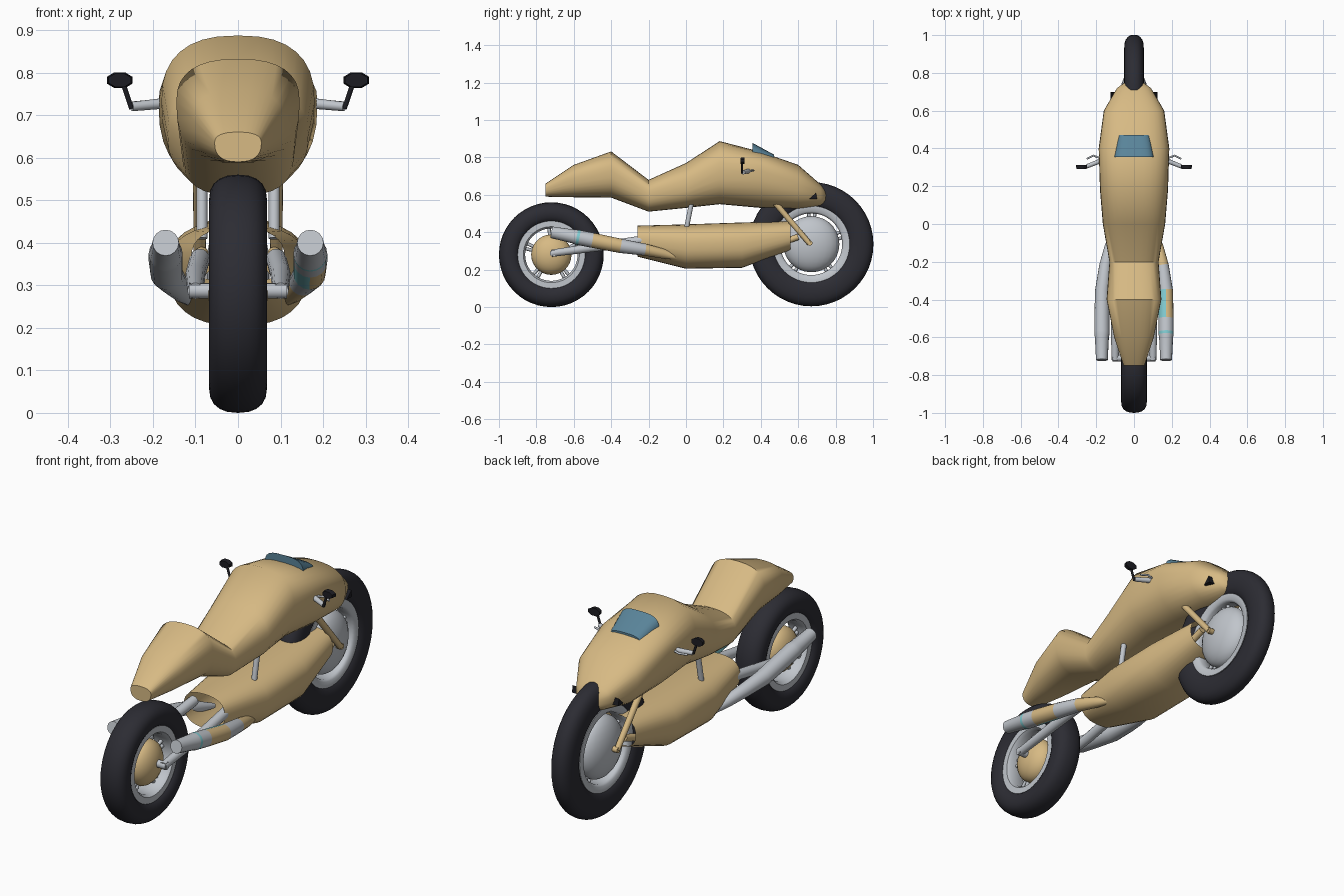
import bpy, bmesh, math
from mathutils import Vector, Matrix

cube = bpy.data.objects.get("Cube")
if cube:
    bpy.data.objects.remove(cube, do_unlink=True)


def material(name, rgb):
    m = bpy.data.materials.new(name)
    m.use_nodes = True
    m.diffuse_color = (*rgb, 1)
    m.node_tree.nodes["Principled BSDF"].inputs["Base Color"].default_value = (*rgb, 1)
    return m


TAN = material("tan paint", (0.68, 0.49, 0.23))
SILVER = material("silver metal", (0.53, 0.56, 0.60))
RUBBER = material("black rubber", (0.025, 0.025, 0.033))
BLACK = material("black plastic", (0.012, 0.012, 0.016))
TEAL = material("pale teal", (0.22, 0.60, 0.64))
GLASS = material("blue glass", (0.10, 0.23, 0.32))


def finish(name, bm, mats, angle=50):
    bmesh.ops.recalc_face_normals(bm, faces=bm.faces)
    me = bpy.data.meshes.new(name)
    bm.to_mesh(me)
    bm.free()
    for m in mats:
        me.materials.append(m)
    ob = bpy.data.objects.new(name, me)
    bpy.context.collection.objects.link(ob)
    bpy.ops.object.select_all(action="DESELECT")
    ob.select_set(True)
    bpy.context.view_layer.objects.active = ob
    bpy.ops.object.shade_smooth_by_angle(angle=math.radians(angle))
    return ob


def skin(bm, rings, caps=True, close=False):
    """Bridge rings of points; returns the faces of each band."""
    loops = [[bm.verts.new(p) for p in r] for r in rings]
    n = len(loops[0])
    pairs = list(zip(loops, loops[1:])) + ([(loops[-1], loops[0])] if close else [])
    bands = [[bm.faces.new((a[i], a[(i + 1) % n], b[(i + 1) % n], b[i]))
              for i in range(n)] for a, b in pairs]
    if caps and not close:
        bm.faces.new(loops[0])
        bm.faces.new(loops[-1])
    return bands


def spow(v, p):
    return math.copysign(abs(v) ** p, v)


def loft(name, rows, mat, p=0.8, caps=True, n=32):
    """Rows of y, half width, top z, bottom z, z of the widest point."""
    rings = []
    for y, w, top, bottom, mid in rows:
        ring = []
        for i in range(n):
            t = math.tau * i / n
            c, s = spow(math.cos(t), p), spow(math.sin(t), p)
            ring.append((w * c, y, mid + s * (top - mid if s > 0 else mid - bottom)))
        rings.append(ring)
    bm = bmesh.new()
    skin(bm, rings, caps)
    return finish(name, bm, [mat])


def tube(name, path, mats, pick=None, n=16):
    """Path of x, y, z, radius; pick(band, face) gives the material slot."""
    pts = [Vector(q[:3]) for q in path]
    rings = []
    for i, q in enumerate(path):
        d = pts[min(i + 1, len(pts) - 1)] - pts[max(i - 1, 0)]
        side = d.cross(Vector((0.02, 0.1, 1))).normalized()
        up = side.cross(d).normalized()
        rings.append([pts[i] + q[3] * (side * math.cos(a) + up * math.sin(a))
                      for a in (math.tau * k / n for k in range(n))])
    bm = bmesh.new()
    bands = skin(bm, rings)
    if pick:
        for k, band in enumerate(bands):
            for f in band:
                f.material_index = pick(k, f)
    return finish(name, bm, mats)


def lathe(name, profile, center, mat, n=48):
    """Closed profile of (x, radius) turned about the wheel axle."""
    bm = bmesh.new()
    skin(bm, [[(x, center[0] + r * math.cos(a), center[1] + r * math.sin(a))
               for x, r in profile] for a in (math.tau * k / n for k in range(n))], close=True)
    return finish(name, bm, [mat])


def ball(name, loc, size, mat):
    bm = bmesh.new()
    bmesh.ops.create_uvsphere(bm, u_segments=24, v_segments=14, radius=1)
    bmesh.ops.transform(bm, verts=bm.verts,
                        matrix=Matrix.Translation(loc) @ Matrix.Diagonal((*size, 1)))
    return finish(name, bm, [mat])


def drum(name, loc, size, mat, sides):
    """Short prism with its axis along y."""
    bm = bmesh.new()
    bmesh.ops.create_cone(bm, cap_ends=True, segments=sides, radius1=1, radius2=0.85, depth=2)
    bmesh.ops.transform(bm, verts=bm.verts, matrix=Matrix.Translation(loc)
                        @ Matrix.Diagonal((*size, 1)) @ Matrix.Rotation(math.pi / 2, 4, "X")
                        @ Matrix.Rotation(math.pi / sides, 4, "Z"))
    return finish(name, bm, [mat], 30)


def wheel(label, y, z, outer, inner, half, hub_r, hub_x, hub_mat):
    mid, depth = (outer + inner) / 2, (outer - inner) / 2
    tyre = [(half * spow(math.cos(t), 0.85), mid + depth * spow(math.sin(t), 0.85))
            for t in (math.tau * k / 20 for k in range(20))]
    lathe(label + "_tyre", tyre, (y, z), RUBBER)
    w = half * 0.75
    lathe(label + "_rim", [(-w, inner + 0.015), (w, inner + 0.015), (w, inner - 0.015),
                           (w * 0.7, inner - 0.025), (-w * 0.7, inner - 0.025),
                           (-w, inner - 0.015)], (y, z), SILVER)
    ball(label + "_hub", (0, y, z), (hub_x, hub_r, hub_r), hub_mat)
    for k in range(5):
        for da in (-0.1, 0.1):
            a = math.tau * k / 5 + 0.3 + da
            c, s = math.cos(a), math.sin(a)
            tube(label + "_spoke", [(0, y + r * c, z + r * s, 0.009)
                                    for r in (hub_r * 0.6, inner)], [SILVER], n=8)


# Wheels
wheel("rear", -0.72, 0.28, 0.28, 0.165, 0.068, 0.108, 0.07, TAN)
wheel("front", 0.67, 0.336, 0.332, 0.19, 0.052, 0.15, 0.075, SILVER)

# Upper bodywork from tail to nose
loft("upper_body", [
    (-0.75, 0.055, 0.66, 0.59, 0.635),
    (-0.60, 0.105, 0.76, 0.587, 0.69),
    (-0.40, 0.145, 0.832, 0.585, 0.73),
    (-0.20, 0.13, 0.68, 0.51, 0.60),
    (0.00, 0.165, 0.77, 0.53, 0.65),
    (0.18, 0.18, 0.887, 0.55, 0.73),
    (0.40, 0.187, 0.83, 0.53, 0.73),
    (0.60, 0.16, 0.76, 0.525, 0.66),
    (0.72, 0.09, 0.655, 0.54, 0.61),
    (0.752, 0.045, 0.62, 0.555, 0.59)], TAN)

# Lower fairing, open at both ends
loft("lower_fairing", [
    (-0.26, 0.11, 0.435, 0.27, 0.36),
    (0.00, 0.165, 0.442, 0.205, 0.34),
    (0.30, 0.165, 0.452, 0.21, 0.34),
    (0.56, 0.12, 0.46, 0.305, 0.38)], TAN, caps=False)

# Windscreen and headlamp
loft("windscreen", [(0.355, 0.105, 0.878, 0.78, 0.80),
                    (0.47, 0.085, 0.815, 0.75, 0.77)], GLASS, p=0.6)
ball("headlamp", (0, 0.728, 0.632), (0.042, 0.022, 0.026), TEAL)
ball("headlamp_surround", (0, 0.722, 0.628), (0.052, 0.02, 0.022), BLACK)


def exhaust_colour(band, face):
    # Bands: cap, can, ring, can, sleeve, joint, pipe
    if band == 4:
        c = face.calc_center_median()
        return 1 if c.x > 0.168 else 2
    return {2: 2, 6: 1, 7: 1}.get(band, 0)


for s, side in ((1, "left"), (-1, "right")):
    # Exhaust
    path = [(0.17 * s, -0.72, 0.400, 0.031), (0.17 * s, -0.60, 0.377, 0.037),
            (0.17 * s, -0.585, 0.374, 0.040), (0.17 * s, -0.57, 0.371, 0.040),
            (0.17 * s, -0.50, 0.357, 0.040), (0.168 * s, -0.35, 0.327, 0.038),
            (0.152 * s, -0.22, 0.307, 0.032), (0.13 * s, -0.12, 0.285, 0.026),
            (0.11 * s, -0.03, 0.262, 0.012)]
    tube(side + "_exhaust", path, [SILVER, TAN, TEAL], exhaust_colour if s > 0 else None)

    # Swing arm and axle stub
    tube(side + "_swing_arm", [(0.10 * s, -0.72, 0.287, 0.019), (0.10 * s, -0.45, 0.325, 0.024),
                               (0.09 * s, -0.21, 0.362, 0.024)], [SILVER])
    tube(side + "_rear_axle", [(0.04 * s, -0.71, 0.287, 0.018),
                               (0.115 * s, -0.71, 0.287, 0.018)], [SILVER])

    # Frame strut joining body and fairing
    tube(side + "_frame_strut", [(0.085 * s, 0.0, 0.41, 0.013),
                                 (0.085 * s, 0.03, 0.56, 0.013)], [SILVER])

    # Front fork and axle
    tube(side + "_fork", [(0.09 * s, 0.47, 0.565, 0.016),
                          (0.09 * s, 0.66, 0.34, 0.014)], [TAN])
    tube(side + "_front_axle", [(0.05 * s, 0.662, 0.342, 0.014),
                                (0.1 * s, 0.662, 0.342, 0.014)], [TAN])
    tube(side + "_fork_link", [(0.085 * s, 0.50, 0.34, 0.018),
                               (0.085 * s, 0.60, 0.375, 0.016)], [TAN])

    # Handlebar, lever and mirror
    tube(side + "_handlebar", [(0.15 * s, 0.345, 0.73, 0.013),
                               (0.25 * s, 0.305, 0.72, 0.011)], [SILVER])
    tube(side + "_lever", [(0.17 * s, 0.345, 0.73, 0.005), (0.215 * s, 0.362, 0.73, 0.005),
                           (0.25 * s, 0.345, 0.727, 0.005)], [SILVER], n=8)
    tube(side + "_mirror_stem", [(0.25 * s, 0.30, 0.715, 0.006),
                                 (0.272 * s, 0.30, 0.78, 0.006)], [BLACK], n=8)
    drum(side + "_mirror", (0.278 * s, 0.302, 0.782), (0.033, 0.011, 0.02), BLACK, 8)

    # Nose vent plate
    bm = bmesh.new()
    skin(bm, [[(x * s, 0.66, 0.578), (x * s, 0.70, 0.578), (x * s, 0.695, 0.612)]
              for x in (0.08, 0.125)])
    finish(side + "_nose_vent", bm, [BLACK])
